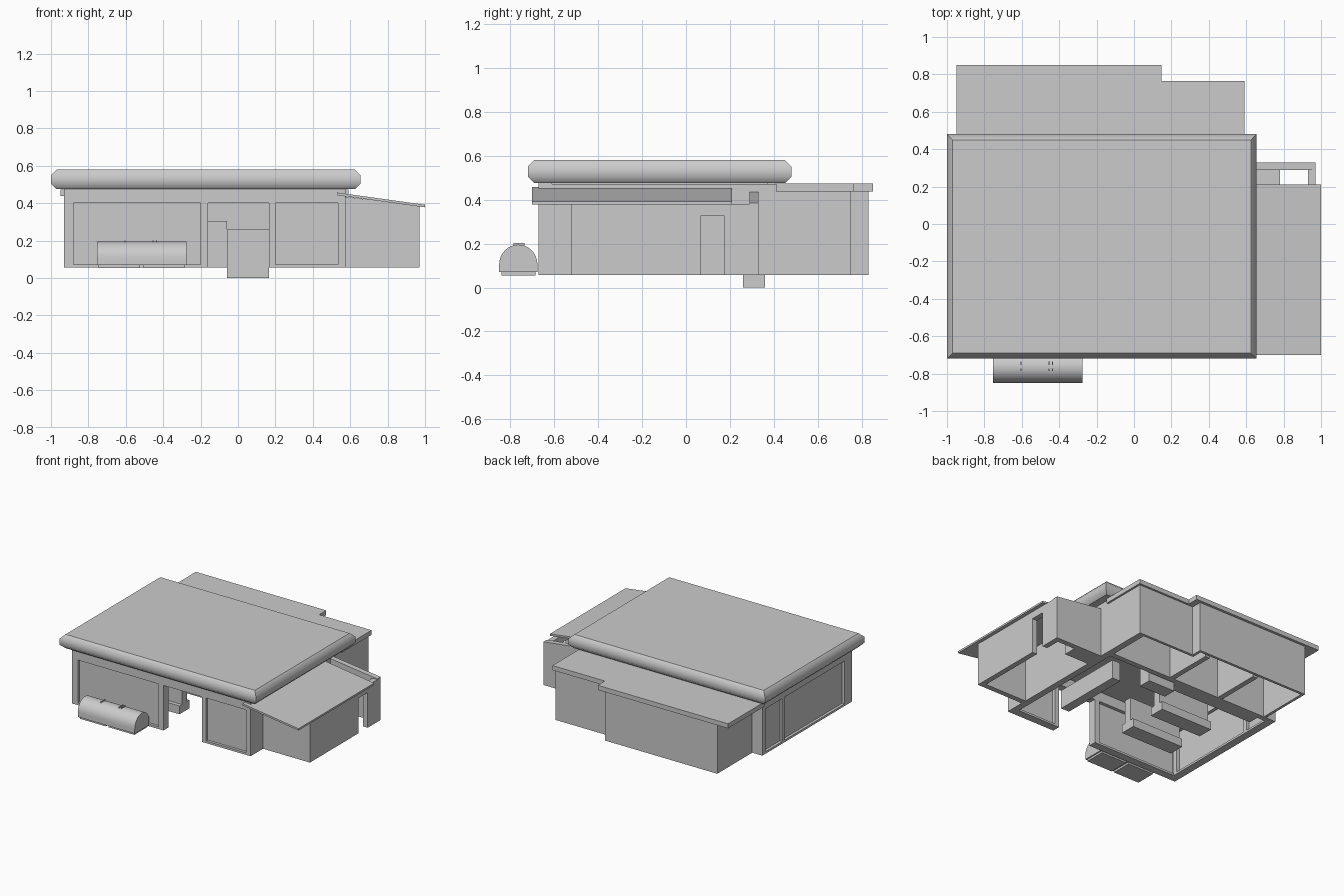
import bpy, bmesh, math

if "Cube" in bpy.data.objects:
    bpy.data.objects.remove(bpy.data.objects["Cube"])


def finish(name, bm):
    bmesh.ops.recalc_face_normals(bm, faces=bm.faces)
    me = bpy.data.meshes.new(name)
    bm.to_mesh(me)
    bm.free()
    ob = bpy.data.objects.new(name, me)
    bpy.context.collection.objects.link(ob)
    return ob


def box(name, x0, x1, y0, y1, z0, z1):
    bm = bmesh.new()
    bmesh.ops.create_cube(bm, size=1)
    for v in bm.verts:
        v.co = (x1 if v.co.x > 0 else x0, y1 if v.co.y > 0 else y0, z1 if v.co.z > 0 else z0)
    return finish(name, bm)


def prism(name, pts, lo, hi, axis):
    """Extrude a 2D profile along x, y or z (profile uses the other two axes)."""
    def at(p, t):
        return {'x': (t, *p), 'y': (p[0], t, p[1]), 'z': (*p, t)}[axis]
    bm = bmesh.new()
    a = [bm.verts.new(at(p, lo)) for p in pts]
    b = [bm.verts.new(at(p, hi)) for p in pts]
    bm.faces.new(a)
    bm.faces.new(b)
    n = len(pts)
    for i in range(n):
        bm.faces.new((a[i], a[(i + 1) % n], b[(i + 1) % n], b[i]))
    return finish(name, bm)


def smooth(ob, deg):
    bpy.ops.object.select_all(action='DESELECT')
    ob.select_set(True)
    bpy.context.view_layer.objects.active = ob
    bpy.ops.object.shade_smooth_by_angle(angle=math.radians(deg))


Z0, SILL, HEAD, TOP = 0.057, 0.073, 0.40, 0.475

# Main roof with chamfered rims: rounded shading at the sides, flat top and bottom
roof = box("main_roof", -1, 0.655, -0.72, 0.48, TOP, 0.58)
bm = bmesh.new()
bm.from_mesh(roof.data)
rim = [e for e in bm.edges if abs(e.verts[0].co.z - e.verts[1].co.z) < 1e-5]
bmesh.ops.bevel(bm, geom=rim, offset=0.03, segments=1, affect='EDGES')
bm.to_mesh(roof.data)
bm.free()
smooth(roof, 50)
for p in roof.data.polygons:
    if abs(p.normal.z) > 0.9:
        p.use_smooth = False

# Front wall: header, posts, sills and recessed glass
box("front_header", -0.93, 0.575, -0.67, -0.61, HEAD, TOP)
for i, (a, b) in enumerate([(-0.93, -0.88), (-0.20, -0.16), (0.165, 0.20), (0.535, 0.575)]):
    box(f"front_post_{i}", a, b, -0.67, -0.61, Z0, HEAD)
for i, (a, b) in enumerate([(-0.88, -0.20), (0.20, 0.535)]):
    box(f"front_sill_{i}", a, b, -0.67, -0.61, Z0, SILL)
    box(f"front_glass_{i}", a, b, -0.65, -0.635, SILL, HEAD)

# Left wall with two windows
box("left_header", -0.93, -0.87, -0.61, 0.41, HEAD, TOP)
for i, (a, b) in enumerate([(-0.61, -0.58), (0.14, 0.17), (0.37, 0.41)]):
    box(f"left_post_{i}", -0.93, -0.87, a, b, Z0, HEAD)
for i, (a, b) in enumerate([(-0.58, 0.14), (0.17, 0.37)]):
    box(f"left_sill_{i}", -0.93, -0.87, a, b, Z0, SILL)
    box(f"left_glass_{i}", -0.91, -0.895, a, b, SILL, HEAD)

# Right wall and dividing walls of the back rooms
box("right_wall", 0.525, 0.575, -0.61, 0.75, Z0, TOP - 0.005)
box("divider_wall", -0.87, 0.525, 0.37, 0.41, Z0, TOP)
for i, x in enumerate((-0.45, -0.02)):
    box(f"wing_partition_{i}", x, x + 0.04, 0.41, 0.79, Z0, 0.44)

# Back wing: stepped wall and flat roof
box("wing_left_wall", -0.845, -0.825, 0.41, 0.83, Z0, 0.44)
box("wing_back_wall", -0.825, 0.10, 0.81, 0.83, Z0, 0.44)
box("wing_step_wall", 0.08, 0.10, 0.73, 0.81, Z0, 0.44)
box("wing_right_back_wall", 0.10, 0.525, 0.73, 0.75, Z0, 0.44)
prism("wing_roof", [(-0.95, 0.41), (0.59, 0.41), (0.59, 0.765), (0.148, 0.765),
                    (0.148, 0.85), (-0.95, 0.85)], 0.438, 0.473, 'z')


# Side shed with sloping roof
def slope(x):
    return 0.435 - 0.125 * (x - 0.575)


prism("shed_roof", [(0.53, 0.443), (1.0, 0.378), (1.0, 0.392), (0.53, 0.457)], -0.70, 0.21, 'y')
for name, y in (("shed_front_wall", -0.52), ("shed_back_wall", 0.29)):
    prism(name, [(0.575, Z0), (0.97, Z0), (0.97, slope(0.97)), (0.575, slope(0.575))], y, y + 0.04, 'y')
box("shed_side_wall", 0.93, 0.97, -0.48, 0.065, Z0, 0.38)
box("shed_door_post", 0.93, 0.97, 0.175, 0.29, Z0, 0.38)
box("shed_door_header", 0.93, 0.97, 0.065, 0.175, 0.325, 0.38)
box("shed_cabinet", 0.575, 0.78, 0.19, 0.29, Z0, 0.30)

# Interior counter and display shelves
box("counter", -0.06, 0.165, 0.26, 0.36, 0.0, 0.26)
for i, y in enumerate((-0.33, -0.02)):
    box(f"shelf_base_{i}", -0.66, -0.22, y - 0.06, y + 0.06, Z0, 0.12)
    box(f"shelf_back_{i}", -0.66, -0.22, y - 0.03, y + 0.03, 0.12, 0.30)
box("wall_shelf", -0.80, -0.06, 0.29, 0.37, Z0, 0.305)
box("checkout", 0.25, 0.32, -0.40, 0.15, Z0, 0.20)

# Rounded bin at the front: base, arched lid and lid ribs
for i, (a, b) in enumerate([(-0.745, -0.525), (-0.505, -0.285)]):
    box(f"bin_base_{i}", a, b, -0.84, -0.685, 0.055, 0.072)
arc = [(-0.763 + 0.087 * math.cos(math.pi * i / 16), 0.105 + 0.09 * math.sin(math.pi * i / 16))
       for i in range(17)]
smooth(prism("bin_lid", [(-0.85, 0.07), (-0.676, 0.07)] + arc, -0.755, -0.275, 'x'), 35)
for i, x in enumerate((-0.605, -0.453, -0.435)):
    box(f"bin_rib_{i}", x - 0.003, x + 0.003, -0.785, -0.735, 0.18, 0.202)
